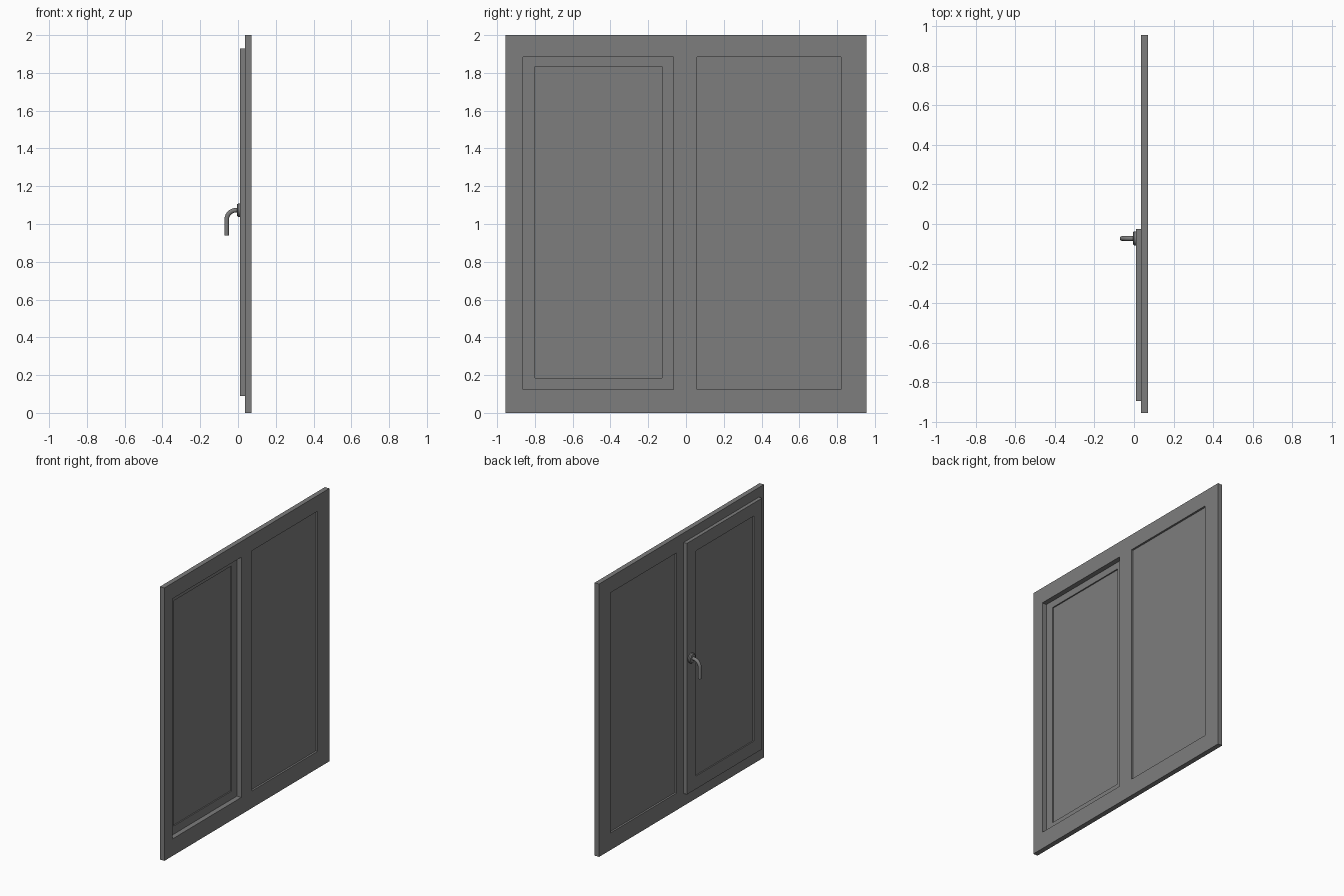
import bpy, bmesh, math
from mathutils import Vector

if "Cube" in bpy.data.objects:
    bpy.data.objects.remove(bpy.data.objects["Cube"])

# Dark grey finish shared by all parts
dark = bpy.data.materials.new("dark_grey")
dark.diffuse_color = (0.205, 0.205, 0.205, 1)
dark.use_nodes = True
dark.node_tree.nodes["Principled BSDF"].inputs["Base Color"].default_value = dark.diffuse_color


def add_object(name, bm):
    bmesh.ops.recalc_face_normals(bm, faces=bm.faces)
    me = bpy.data.meshes.new(name)
    bm.to_mesh(me)
    bm.free()
    me.materials.append(dark)
    ob = bpy.data.objects.new(name, me)
    bpy.context.collection.objects.link(ob)
    return ob


def panel(name, x0, x1, ys, zs, holes=()):
    """Flat slab on a y/z grid, leaving the listed cells open."""
    bm = bmesh.new()
    v = [[bm.verts.new((x0, y, z)) for z in zs] for y in ys]
    for i in range(len(ys) - 1):
        for j in range(len(zs) - 1):
            if (i, j) not in holes:
                bm.faces.new((v[i][j], v[i + 1][j], v[i + 1][j + 1], v[i][j + 1]))
    new = bmesh.ops.extrude_face_region(bm, geom=bm.faces[:], use_keep_orig=True)['geom']
    for w in new:
        if isinstance(w, bmesh.types.BMVert):
            w.co.x = x1
    return add_object(name, bm)


def loft(name, centres, outs, side, radii, sides):
    """Smooth capped tube through round rings."""
    bm = bmesh.new()
    rings = []
    for c, out, r in zip(centres, outs, radii):
        turns = [2 * math.pi * k / sides for k in range(sides)]
        rings.append([bm.verts.new(c + r * (out * math.cos(t) + side * math.sin(t)))
                      for t in turns])
    for lo, hi in zip(rings, rings[1:]):
        for k in range(sides):
            n = (k + 1) % sides
            bm.faces.new((lo[k], lo[n], hi[n], hi[k]))
    bm.faces.new(rings[0])
    bm.faces.new(rings[-1])
    ob = add_object(name, bm)
    bpy.ops.object.select_all(action='DESELECT')
    ob.select_set(True)
    bpy.context.view_layer.objects.active = ob
    bpy.ops.object.shade_smooth_by_angle(angle=math.radians(35))


# Outer frame with two openings
panel("window_frame", 0.036, 0.072, (-0.955, -0.862, -0.065, 0.058, 0.82, 0.955),
      (0, 0.125, 1.885, 2), {(1, 1), (3, 1)})
# Opening sash, overlapping the inner side of the frame
panel("sash", 0.01, 0.036, (-0.895, -0.80, -0.128, -0.025),
      (0.09, 0.185, 1.835, 1.93), {(1, 1)})
# Glass panes
panel("fixed_pane", 0.05, 0.058, (0.058, 0.82), (0.125, 1.885))
panel("sash_pane", 0.019, 0.027, (-0.80, -0.128), (0.185, 1.835))

# Handle rosette: chamfered disc facing the room
HY, HZ = -0.073, 1.073
Y, Z = Vector((0, 1, 0)), Vector((0, 0, 1))
loft("handle_rosette", [Vector((x, HY, HZ)) for x in (0.012, 0.001, -0.006)],
     [Z] * 3, Y, (0.036, 0.036, 0.03), 32)

# Handle lever: tube leaving the rosette and bending downward
R, BEND, XT = 0.012, 0.05, -0.06
centres, outs = [Vector((0, HY, HZ))], [Z]
for k in range(13):
    s, c = math.sin(math.pi * k / 24), math.cos(math.pi * k / 24)
    centres.append(Vector((XT + BEND * (1 - s), HY, HZ - BEND * (1 - c))))
    outs.append(Vector((-s, 0, c)))
centres.append(Vector((XT, HY, 0.94)))
outs.append(outs[-1])
loft("handle_lever", centres, outs, Y, [R] * len(centres), 20)
